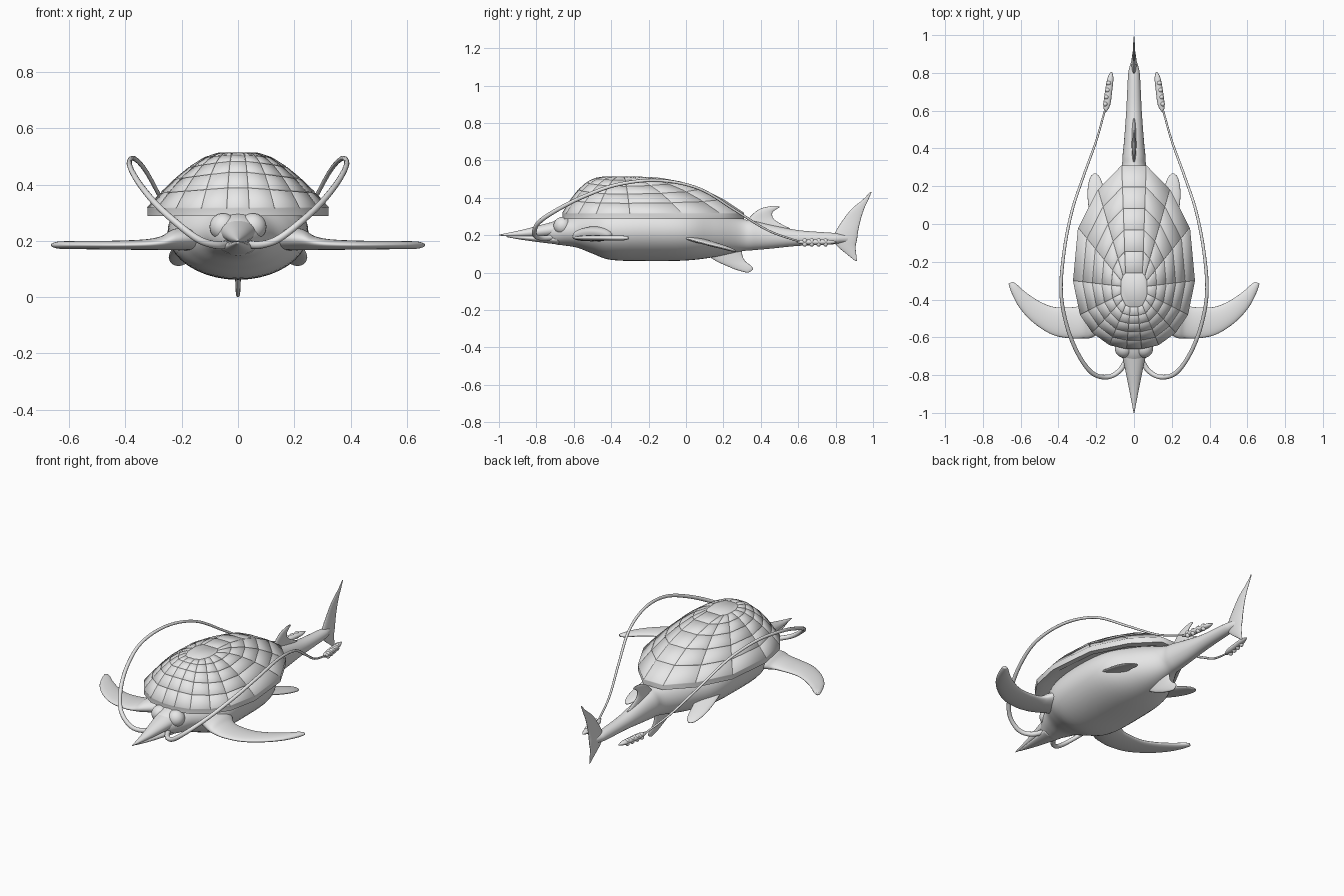
import bpy, bmesh, math
from mathutils import Vector

if "Cube" in bpy.data.objects:
    bpy.data.objects.remove(bpy.data.objects["Cube"])

grey = bpy.data.materials.new("light_grey")
grey.diffuse_color = (0.8, 0.8, 0.8, 1)
grey.use_nodes = True
grey.node_tree.nodes["Principled BSDF"].inputs["Base Color"].default_value = grey.diffuse_color


def finish(name, bm, paired=False, sharp=None):
    bmesh.ops.recalc_face_normals(bm, faces=bm.faces)
    for f in bm.faces:
        f.smooth = True
    me = bpy.data.meshes.new(name)
    bm.to_mesh(me)
    bm.free()
    me.materials.append(grey)
    ob = bpy.data.objects.new(name, me)
    bpy.context.collection.objects.link(ob)
    if sharp:
        me.set_sharp_from_angle(angle=math.radians(sharp))
    if paired:
        ob.modifiers.new("mirror", 'MIRROR').use_mirror_merge = False
    return ob


def catmull(a, b, c, d, t):
    return 0.5 * (2 * b + (c - a) * t + (2 * a - 5 * b + 4 * c - d) * t * t
                  + (3 * b - a - 3 * c + d) * t ** 3)


def loft(name, sections, paired=False, segs=28, steps=5):
    """Skin ovals (centre, half axis u, half axis v) along a smooth run."""
    S = [[Vector(p) for p in s] for s in sections]
    dense = []
    for i in range(len(S) - 1):
        q = [S[max(i - 1, 0)], S[i], S[i + 1], S[min(i + 2, len(S) - 1)]]
        for k in range(steps):
            dense.append([catmull(q[0][n], q[1][n], q[2][n], q[3][n], k / steps) for n in range(3)])
    dense.append(S[-1])
    bm = bmesh.new()
    rings = []
    for c, u, v in dense:
        angles = [2 * math.pi * j / segs for j in range(segs)]
        rings.append([bm.verts.new(c + u * math.cos(a) + v * math.sin(a)) for a in angles])
    for r0, r1 in zip(rings, rings[1:]):
        for j in range(segs):
            k = (j + 1) % segs
            bm.faces.new((r0[j], r0[k], r1[k], r1[j]))
    bm.faces.new(rings[0])
    bm.faces.new(rings[-1])
    return finish(name, bm, paired)


def along_y(rows):
    """Rows of (y, half width, bottom z, top z)."""
    return [((0, y, (b + t) / 2), (w, 0, 0), (0, 0, (t - b) / 2)) for y, w, b, t in rows]


def upright(rows):
    """Rows of (z, leading y, trailing y, half thickness)."""
    return [((0, (a + b) / 2, z), (0, (b - a) / 2, 0), (h, 0, 0)) for z, a, b, h in rows]


# body, neck and tail stalk
loft("body", along_y([
    (-.75, .035, .175, .245), (-.70, .068, .152, .28), (-.65, .098, .145, .298),
    (-.58, .135, .133, .315), (-.5, .195, .102, .35), (-.4, .24, .068, .385),
    (-.2, .25, .062, .40), (0, .232, .065, .385), (.15, .155, .083, .345),
    (.29, .072, .113, .29), (.36, .061, .12, .278), (.45, .052, .128, .257),
    (.6, .041, .143, .227), (.78, .032, .151, .213), (.83, .024, .158, .206),
    (.88, .008, .165, .20)]), segs=40)

# beak halves
loft("upper_beak", along_y([(-.68, .066, .19, .28), (-.78, .045, .188, .254),
                            (-.88, .025, .19, .228), (-1, .002, .198, .203)]))
loft("lower_beak", along_y([(-.68, .06, .15, .205), (-.78, .041, .162, .2),
                            (-.88, .022, .176, .2), (-.96, .004, .19, .198)]))

# eyes
bm = bmesh.new()
bmesh.ops.create_uvsphere(bm, u_segments=28, v_segments=16, radius=.048)
bmesh.ops.translate(bm, verts=bm.verts, vec=(.053, -.66, .25))
finish("eye", bm, True)

# shell: rings of plates between a small cap and the outer rim
rim = [(.04, -.66), (.13, -.64), (.22, -.575), (.285, -.48), (.322, -.30),
       (.295, -.02), (.19, .183), (.065, .31)]
cap = [(.02, -.44), (.045, -.43), (.06, -.40), (.07, -.37), (.07, -.33),
       (.068, -.30), (.058, -.275), (.045, -.26)]
curve = [2.1, 1.9, 1.7, 1.55, 1.5, 1.6, 1.8, 2.2]
cols = list(zip(cap, rim, curve))
cols += [((-c[0], c[1]), (-r[0], r[1]), p) for c, r, p in reversed(cols)]
bm = bmesh.new()
rings = []
for t in (0, .2, .4, .6, .8, 1):
    rings.append([bm.verts.new((c[0] + (r[0] - c[0]) * t, c[1] + (r[1] - c[1]) * t,
                                .51 - .195 * t ** p)) for c, r, p in cols])
for s, z in ((1, .288), (.9, .288), (.8, .31)):
    rings.append([bm.verts.new((r[0] * s, -.2 + (r[1] + .2) * s, z)) for c, r, p in cols])
n = len(cols)
plates = [bm.faces.new(rings[0])]
for k, (r0, r1) in enumerate(zip(rings, rings[1:])):
    for j in range(n):
        f = bm.faces.new((r0[j], r0[(j + 1) % n], r1[(j + 1) % n], r1[j]))
        if k < 5:
            plates.append(f)
bm.faces.new(rings[-1])
bmesh.ops.recalc_face_normals(bm, faces=bm.faces)
# shallow grooves between the plates
bmesh.ops.inset_individual(bm, faces=plates, thickness=.0045, depth=.004)
finish("shell", bm, sharp=60)

# front flippers: leading xy, trailing xy, half thickness, height
rows = [(.12, -.54, .14, -.36, .045, .21), (.22, -.60, .23, -.39, .038, .205),
        (.27, -.605, .27, -.425, .025, .193), (.33, -.606, .32, -.44, .019, .187),
        (.43, -.587, .42, -.44, .016, .185),
        (.53, -.525, .50, -.41, .015, .185), (.605, -.445, .575, -.36, .014, .185),
        (.648, -.365, .62, -.32, .013, .185), (.665, -.315, .642, -.306, .008, .185)]
loft("front_flipper", [(((a + c) / 2, (b + d) / 2, z), ((c - a) / 2, (d - b) / 2, 0), (0, 0, h))
                       for a, b, c, d, h, z in rows], True)

# swept-back rear flippers: y, x, z, half width, half thickness
rows = [(-.02, .16, .197, .06, .013), (.07, .18, .172, .058, .013), (.15, .198, .15, .048, .012),
        (.21, .204, .133, .038, .01), (.25, .206, .12, .024, .007), (.267, .207, .114, .006, .003)]
loft("rear_flipper", [((x, y, z), (w, 0, -w * .12), (0, h * .3, h))
                      for y, x, z, w, h in rows], True)

# centre fins
loft("back_fin", upright([(.235, .28, .56, .014), (.265, .31, .50, .012), (.29, .335, .467, .01),
                          (.32, .365, .462, .009), (.34, .395, .485, .007), (.35, .425, .50, .005),
                          (.357, .465, .49, .003)]))
loft("belly_fin", upright([(.12, .10, .30, .014), (.09, .12, .302, .012), (.06, .165, .318, .01),
                           (.035, .22, .35, .009), (.018, .26, .357, .008), (.006, .30, .345, .006),
                           (.001, .32, .335, .003)]))
loft("tail_fin", upright([(.432, .986, .993, .002), (.39, .945, .975, .004), (.34, .885, .952, .006),
                          (.28, .838, .933, .008), (.22, .80, .92, .012), (.18, .785, .915, .013),
                          (.14, .81, .907, .01), (.10, .858, .91, .006), (.062, .905, .915, .002)]))

# long looping feelers
path = [(.03, -.70, .19), (.075, -.775, .185), (.14, -.81, .205), (.22, -.79, .265),
        (.295, -.69, .335), (.355, -.54, .41), (.386, -.36, .472), (.37, -.145, .493),
        (.328, .07, .449), (.265, .26, .335), (.2, .44, .225), (.152, .61, .165)]
P = [Vector(p) for p in path]
tube = []
for i, p in enumerate(P):
    d = (P[min(i + 1, len(P) - 1)] - P[max(i - 1, 0)]).normalized()
    side = d.cross(Vector((-.8, 0, .6))).normalized()
    r = .0145 - .0095 * i / (len(P) - 1)
    tube.append((p, side * r, d.cross(side) * r))
loft("feeler", tube, True, segs=12, steps=8)

# lures on the feeler ends, with knobs along the outer edge
loft("lure", [((.152, .59, .165), (.004, 0, 0), (0, 0, .004)),
              ((.144, .63, .163), (.018, 0, 0), (0, 0, .013)),
              ((.135, .70, .163), (.019, 0, 0), (0, 0, .015)),
              ((.125, .77, .163), (.016, 0, 0), (0, 0, .012)),
              ((.120, .805, .163), (.004, 0, 0), (0, 0, .003))], True, segs=20)
bm = bmesh.new()
for i in range(4):
    for z in (.152, .170):
        made = bmesh.ops.create_icosphere(bm, subdivisions=2, radius=.013)["verts"]
        bmesh.ops.translate(bm, verts=made, vec=(.152 - i * .006, .635 + i * .037, z))
finish("lure_knobs", bm, True)
